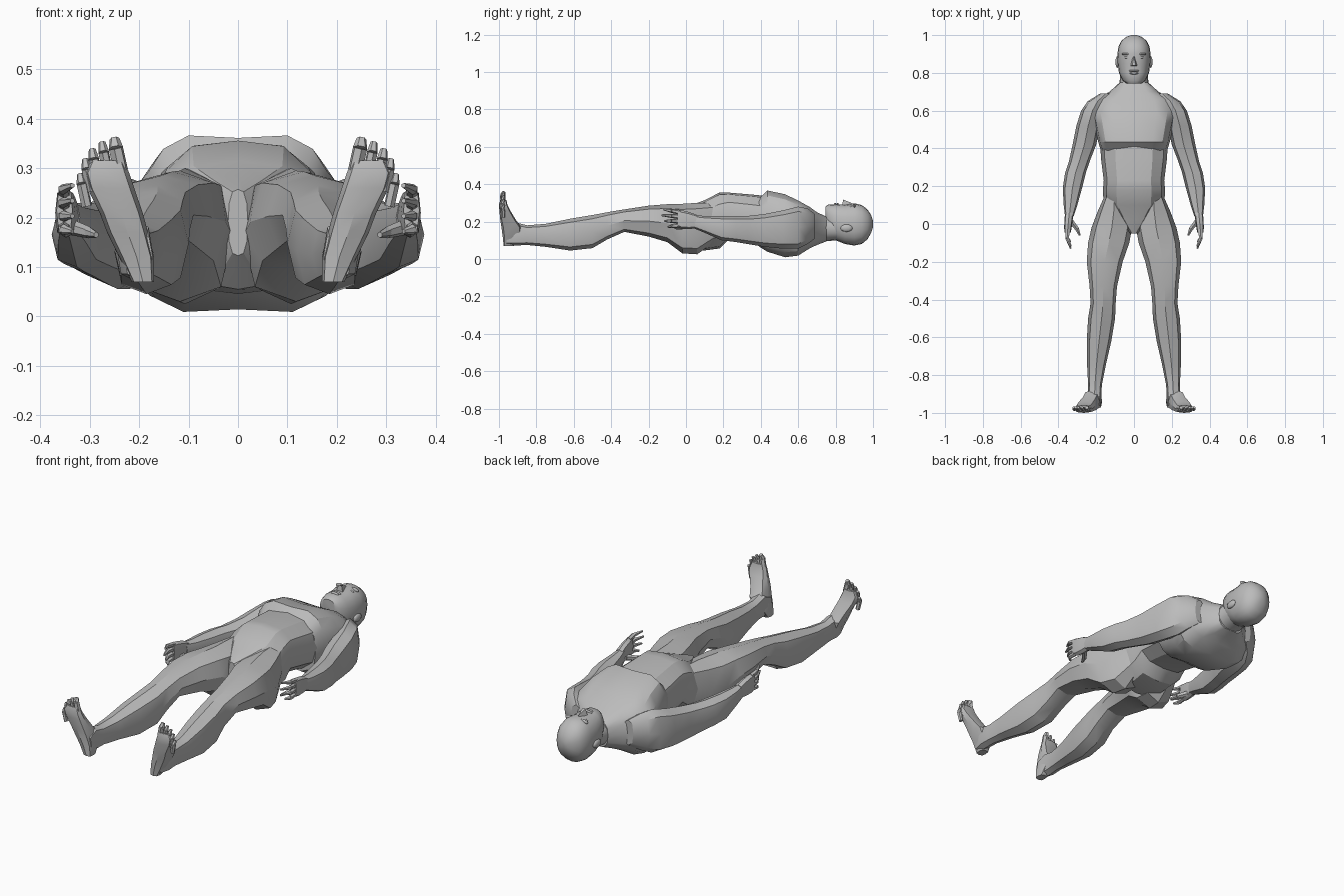
import bpy, bmesh
from math import cos, sin, pi, copysign
from mathutils import Vector

default_cube = bpy.data.objects.get("Cube")
if default_cube:
    bpy.data.objects.remove(default_cube, do_unlink=True)

grey = bpy.data.materials.new("plain grey")
grey.use_nodes = True
grey.diffuse_color = (0.5, 0.5, 0.5, 1)
grey.node_tree.nodes["Principled BSDF"].inputs["Base Color"].default_value = (0.5, 0.5, 0.5, 1)


def finish(name, bm, mirrored=False, angle=30):
    """Turn a bmesh into a shaded object, optionally mirrored across x."""
    bmesh.ops.recalc_face_normals(bm, faces=bm.faces)
    mesh = bpy.data.meshes.new(name)
    bm.to_mesh(mesh)
    bm.free()
    mesh.materials.append(grey)
    obj = bpy.data.objects.new(name, mesh)
    bpy.context.scene.collection.objects.link(obj)
    bpy.ops.object.select_all(action='DESELECT')
    obj.select_set(True)
    bpy.context.view_layer.objects.active = obj
    bpy.ops.object.shade_smooth_by_angle(angle=angle * pi / 180)
    if mirrored:
        mirror = obj.modifiers.new("mirror", 'MIRROR')
        mirror.use_mirror_merge = False
    return obj


def squash(value, power):
    return copysign(abs(value) ** (2 / power), value)


def loft(name, sections, sides, power, axis='y', mirrored=False, cleft=0, angle=30):
    """Skin rounded-box rings; each section is (station, low x, high x, low, high) in hundredths."""
    bm = bmesh.new()
    rings = []
    for section in sections:
        station, x_low, x_high, low, high = (value / 100 for value in section)
        ring = []
        for i in range(sides):
            turn = 2 * pi * i / sides
            u, v = squash(cos(turn), power), squash(sin(turn), power)
            if abs(u) < 0.01:
                v *= 1 - cleft
            x = (x_low + x_high) / 2 + u * (x_high - x_low) / 2
            other = (low + high) / 2 + v * (high - low) / 2
            place = (x, station, other) if axis == 'y' else (x, other, station)
            ring.append(bm.verts.new(place))
        rings.append(ring)
    for first, second in zip(rings, rings[1:]):
        for i in range(sides):
            j = (i + 1) % sides
            bm.faces.new((first[i], first[j], second[j], second[i]))
    bm.faces.new(rings[0])
    bm.faces.new(rings[-1])
    return finish(name, bm, mirrored, angle)


def digit(name, points, radii, mirrored=True):
    """Tapered finger or toe made of hexagonal segments through the points."""
    bm = bmesh.new()
    points = [Vector(p) for p in points]
    for start, end, wide, thin in zip(points, points[1:], radii, radii[1:]):
        direction = end - start
        matrix = direction.to_track_quat('Z', 'Y').to_matrix().to_4x4()
        matrix.translation = (start + end) / 2
        bmesh.ops.create_cone(bm, cap_ends=True, segments=6, radius1=wide, radius2=thin,
                              depth=direction.length, matrix=matrix)
    return finish(name, bm, mirrored)


def blob(name, centre, size, mirrored=False):
    bm = bmesh.new()
    bmesh.ops.create_uvsphere(bm, u_segments=12, v_segments=8, radius=1)
    bmesh.ops.scale(bm, vec=size, verts=bm.verts)
    bmesh.ops.translate(bm, vec=centre, verts=bm.verts)
    return finish(name, bm, mirrored, 50)


def centred(rows):
    return [(y, -half, half, low, high) for y, half, low, high in rows]


# Trunk: pelvis and belly, then the boxier chest overhanging it
loft("abdomen", centred([(-5, 2, 12, 26), (2, 9, 5, 29), (10, 16, 4, 32), (18, 16.5, 5, 36.2),
                         (23, 16, 10, 36), (35, 17.5, 8, 35), (46, 18, 5, 34)]), 12, 2.4, cleft=0.04)
loft("chest", centred([(39, 17.5, 6, 33), (43.5, 19, 3, 37.5), (53, 21, 0, 35.5), (60, 22.5, 1, 32),
                       (66, 20, 5, 28.5), (70, 13, 7, 25.5), (75, 7.5, 9, 23)]), 16, 3, cleft=0.08)

# Head and neck
loft("neck", centred([(68, 9, 8, 25), (74, 7.6, 9.5, 23), (82, 7.4, 10, 23)]), 16, 2.2)
loft("head", centred([(74.5, 4, 20, 28), (76, 6, 14, 29), (80, 8, 10, 29.3), (85, 8.6, 8, 29),
                      (90, 8.8, 7.2, 29.8), (94, 8.2, 8, 28.8), (97, 6.7, 10.5, 26.5),
                      (99, 4.2, 14, 23.5), (100, 1.5, 17, 20.5)]), 20, 2.3, angle=50)

# Face
nose = bmesh.new()
base = [nose.verts.new(p) for p in ((-0.02, 0.835, 0.28), (0.02, 0.835, 0.28),
                                    (0.008, 0.89, 0.285), (-0.008, 0.89, 0.285))]
tip = [nose.verts.new((x, 0.84, 0.318)) for x in (-0.009, 0.009)]
bridge = nose.verts.new((0, 0.885, 0.3))
for face in ((base[0], base[1], tip[1], tip[0]), (base[1], base[2], bridge, tip[1]),
             (base[3], base[0], tip[0], bridge), (tip[0], tip[1], bridge),
             (base[2], base[3], bridge), base):
    nose.faces.new(face)
finish("nose", nose)
blob("upper_lip", (0, 0.811, 0.289), (0.027, 0.006, 0.011))
blob("lower_lip", (0, 0.798, 0.289), (0.024, 0.007, 0.011))
blob("brow", (0.036, 0.9, 0.283), (0.03, 0.007, 0.012), True)
blob("eye", (0.035, 0.882, 0.277), (0.017, 0.008, 0.012), True)
blob("ear", (0.087, 0.858, 0.165), (0.011, 0.032, 0.02), True)

# Arms
loft("arm", [(69, 12, 18, 11, 24), (65, 14, 24.5, 8, 27), (60, 16, 28, 5.5, 28), (52, 18, 30.5, 5.5, 26),
             (42, 20, 32.5, 6.5, 24), (33, 23.5, 34.5, 8, 23), (27, 25.5, 36.5, 9, 23),
             (19, 27.5, 37.7, 10, 23), (10, 30, 37.2, 14, 23), (4, 32, 36.5, 16.5, 23.5)],
     8, 2.6, mirrored=True)

# Hands
loft("palm", [(6, 32, 36.5, 16.5, 23.5), (2, 32.5, 36.8, 16, 25), (-2, 33, 37, 16, 26),
              (-4.5, 33.5, 36.7, 17, 26)], 8, 3, mirrored=True)
for i, name in enumerate(("little", "ring", "middle", "index")):
    z = 0.18 + 0.023 * i
    reach = (0.095, 0.115, 0.13, 0.12)[i]
    spread = 0.004 * (i - 1)
    digit(name + "_finger", [(0.351, -0.03, z), (0.354, -0.075, z + spread),
                             (0.335, -reach, z + 2 * spread)], (0.013, 0.011, 0.005))
digit("thumb", [(0.335, 0.015, 0.18), (0.302, -0.025, 0.17), (0.287, -0.06, 0.165)],
      (0.016, 0.012, 0.006))

# Legs
loft("leg", [(15, 5, 15.5, 9, 30), (6, 2, 19.5, 2.5, 30), (-2, 1, 22.5, 3, 29.5), (-10, 2.5, 24.3, 9, 29.3),
             (-20, 6, 25, 12, 28.5), (-33, 9, 23.5, 14.5, 26.5), (-42, 9.7, 23, 10.5, 25),
             (-50, 10, 24.3, 5.8, 23.5), (-62, 12, 25, 4.5, 21.5), (-75, 15, 24.8, 6.5, 18.8),
             (-85, 17, 24.3, 7.5, 18), (-91, 17.3, 24.5, 7.2, 19.5), (-96, 17.3, 23, 7.5, 17)],
     8, 2.7, mirrored=True)

# Feet stand upright, soles facing forward
loft("foot", [(7, 17, 21.5, -97.5, -92), (12, 17, 24, -98, -88), (17, 18.2, 26.5, -98.7, -88),
              (21, 19.3, 28, -99.3, -91), (26, 21, 30.5, -99.8, -94), (29, 22, 31.3, -100, -95.5),
              (31.5, 23, 30, -99.3, -96)], 8, 3.2, axis='z', mirrored=True)
tips = ((0.25, 0.36), (0.275, 0.352), (0.295, 0.338), (0.309, 0.318), (0.319, 0.288))
for i, (x, z) in enumerate(tips):
    thick = 0.015 if i == 0 else 0.011
    digit("toe_%d" % (i + 1), [(x - 0.013, -0.977, z - 0.065), (x - 0.003, -0.98, z - 0.02),
                               (x, -0.972, z)], (thick, thick, thick * 0.65))
